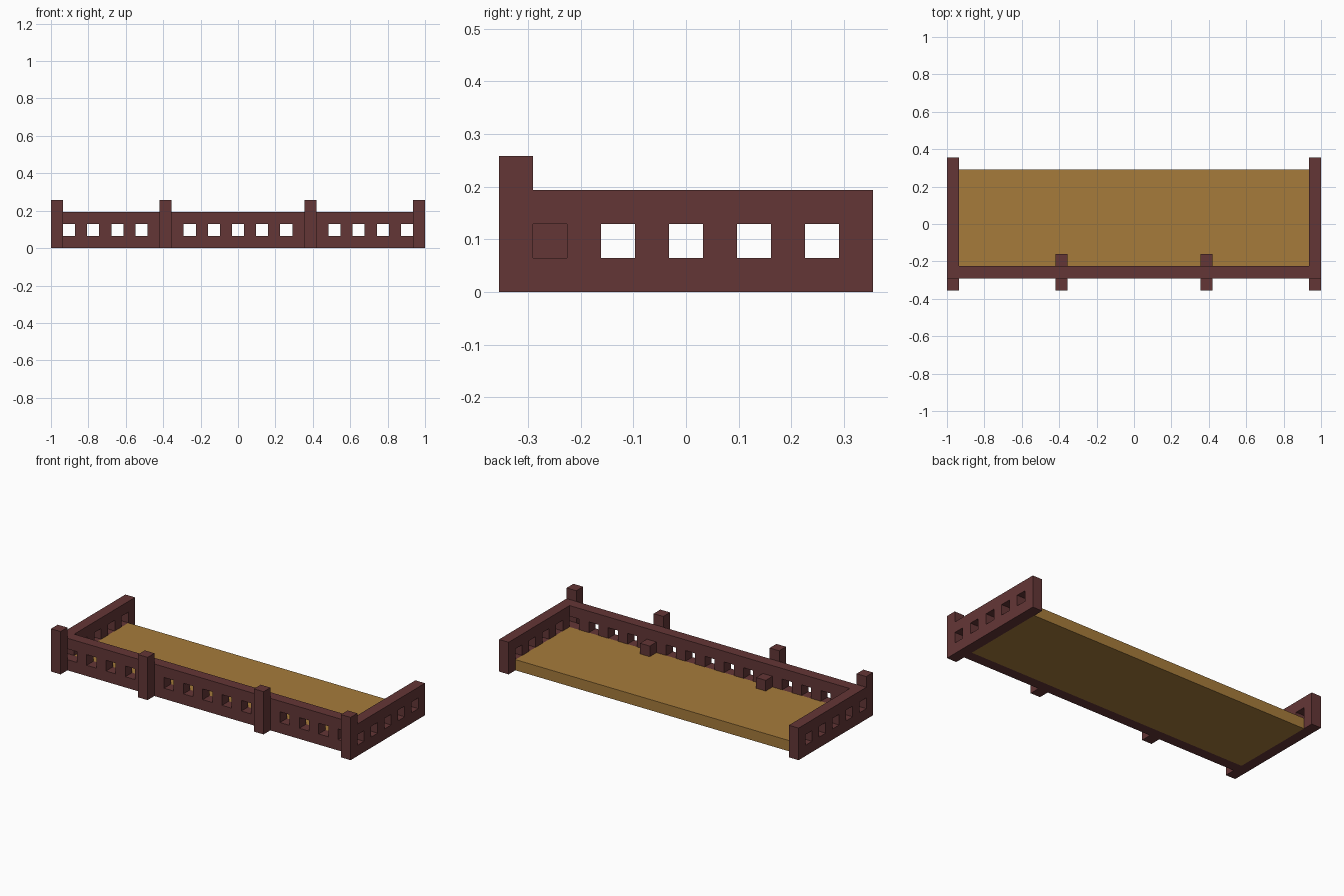
import bpy, bmesh

if "Cube" in bpy.data.objects:
    bpy.data.objects.remove(bpy.data.objects["Cube"])

U = 2 / 31            # one block of the grid; the model is 31 x 11 x 4 blocks
OX, OY = -1.0, -5.5 * U


def material(name, rgb):
    m = bpy.data.materials.new(name)
    m.diffuse_color = (*rgb, 1)
    m.use_nodes = True
    m.node_tree.nodes["Principled BSDF"].inputs["Base Color"].default_value = m.diffuse_color
    return m


WOOD = material("dark red wood", (0.127, 0.037, 0.037))
PLANK = material("tan planks", (0.38, 0.198, 0.044))


def blocks(name, mat, boxes):
    """One object from boxes given as (x0, x1, y0, y1, z0, z1) in grid units."""
    bm = bmesh.new()
    for x0, x1, y0, y1, z0, z1 in boxes:
        verts = bmesh.ops.create_cube(bm, size=1)["verts"]
        for v in verts:
            v.co.x = OX + U * (x1 if v.co.x > 0 else x0)
            v.co.y = OY + U * (y1 if v.co.y > 0 else y0)
            v.co.z = U * (z1 if v.co.z > 0 else z0)
    me = bpy.data.meshes.new(name)
    bm.to_mesh(me)
    bm.free()
    me.materials.append(mat)
    ob = bpy.data.objects.new(name, me)
    bpy.context.collection.objects.link(ob)
    return ob


# floor slab, open at the back
blocks("floor", PLANK, [(1, 30, 2, 10, 0, 1)])

# front railing: rails plus a baluster every second block
front = [(1, 30, 1, 2, 0, 1), (1, 30, 1, 2, 2, 3)]
front += [(x, x + 1, 1, 2, 1, 2) for x in range(2, 30, 2)]
blocks("front_railing", WOOD, front)

# side railings, same pattern
for side, x in (("left", 0), ("right", 30)):
    rail = [(x, x + 1, 1, 11, 0, 1), (x, x + 1, 1, 11, 2, 3)]
    rail += [(x, x + 1, y, y + 1, 1, 2) for y in range(2, 11, 2)]
    blocks(side + "_railing", WOOD, rail)

# front posts
for i, x in enumerate((0, 9, 21, 30)):
    blocks(f"post_{i + 1}", WOOD, [(x, x + 1, 0, 1, 0, 4)])

# beam ends passing through the railing behind the middle posts
for side, x in (("left", 9), ("right", 21)):
    blocks(side + "_beam_end", WOOD, [(x, x + 1, 1, 3, 1, 2)])
